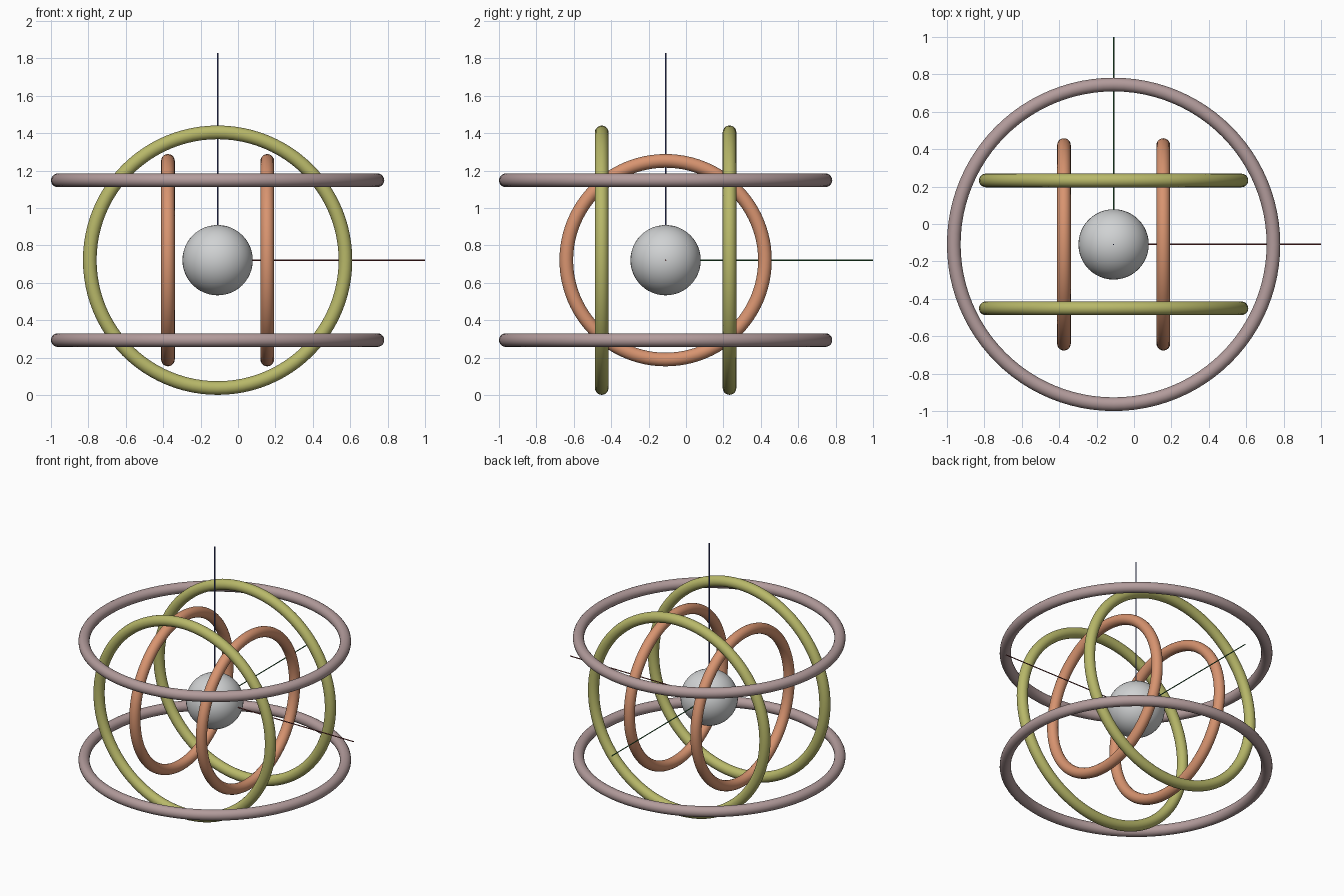
import bpy
from math import radians
from mathutils import Vector

if "Cube" in bpy.data.objects:
    bpy.data.objects.remove(bpy.data.objects["Cube"])

CENTRE = Vector((-0.109, -0.109, 0.721))
TUBE = 0.0365
AXIS_LENGTH = 1.109
AXIS_RADIUS = 0.0035


def srgb(r, g, b):
    def lin(c):
        c /= 255
        return c / 12.92 if c <= 0.04045 else ((c + 0.055) / 1.055) ** 2.4
    return (lin(r), lin(g), lin(b), 1)


def material(name, rgb):
    m = bpy.data.materials.new(name)
    m.diffuse_color = srgb(*rgb)
    m.use_nodes = True
    m.node_tree.nodes["Principled BSDF"].inputs["Base Color"].default_value = m.diffuse_color
    return m


def finish(name, mat, angle=40):
    ob = bpy.context.object
    ob.name = name
    ob.data.materials.append(mat)
    bpy.ops.object.shade_smooth_by_angle(angle=radians(angle))


# Rotation that turns local z onto each world axis
AXES = {
    "x": (Vector((1, 0, 0)), (0, radians(90), 0)),
    "y": (Vector((0, 1, 0)), (radians(-90), 0, 0)),
    "z": (Vector((0, 0, 1)), (0, 0, 0)),
}

# Central ball
bpy.ops.mesh.primitive_uv_sphere_add(segments=48, ring_count=24, radius=0.188, location=CENTRE)
finish("central_ball", material("light grey", (208, 210, 211)))

# Three perpendicular pairs of coils, each pair one radius apart
COILS = [
    ("x", 0.531, material("copper orange", (216, 148, 112))),
    ("y", 0.6835, material("olive green", (184, 184, 105))),
    ("z", 0.8545, material("dusty mauve", (178, 155, 155))),
]
for axis, radius, mat in COILS:
    direction, rot = AXES[axis]
    for side, sign in (("negative", -1), ("positive", 1)):
        bpy.ops.mesh.primitive_torus_add(
            major_radius=radius, minor_radius=TUBE, major_segments=96, minor_segments=20,
            location=CENTRE + direction * sign * radius / 2, rotation=rot)
        finish(f"{axis}_coil_{side}", mat)

# Thin axis rods running outward from the ball centre
RODS = [
    ("x", material("dark red", (125, 55, 55))),
    ("y", material("dark green", (50, 115, 65))),
    ("z", material("slate blue", (65, 75, 140))),
]
for axis, mat in RODS:
    direction, rot = AXES[axis]
    bpy.ops.mesh.primitive_cylinder_add(
        vertices=12, radius=AXIS_RADIUS, depth=AXIS_LENGTH,
        location=CENTRE + direction * AXIS_LENGTH / 2, rotation=rot)
    finish(f"{axis}_axis_rod", mat)
